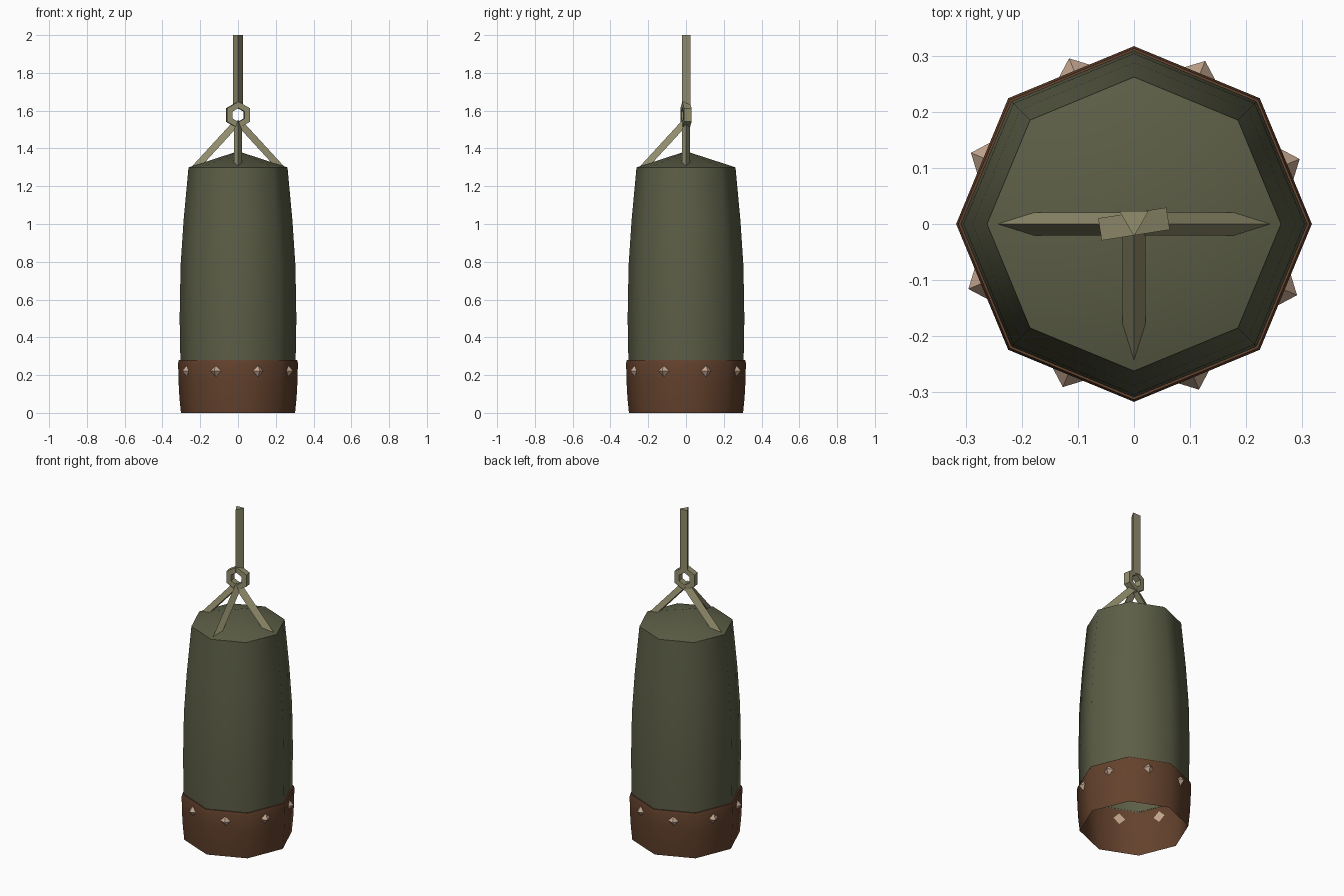
import bpy, bmesh, math
from mathutils import Vector, Matrix

if "Cube" in bpy.data.objects:
    bpy.data.objects.remove(bpy.data.objects["Cube"])


def material(name, rgb):
    m = bpy.data.materials.new(name)
    m.diffuse_color = (*rgb, 1)
    m.use_nodes = True
    m.node_tree.nodes["Principled BSDF"].inputs["Base Color"].default_value = m.diffuse_color
    return m


GREEN = material("olive canvas", (0.107, 0.112, 0.062))
BROWN = material("brown leather", (0.127, 0.054, 0.026))
TAN = material("khaki strap", (0.29, 0.27, 0.155))
STUD = material("pale copper", (0.56, 0.39, 0.28))


def finish(bm, name, mat, smooth=None):
    me = bpy.data.meshes.new(name)
    bm.to_mesh(me)
    bm.free()
    me.materials.append(mat)
    ob = bpy.data.objects.new(name, me)
    bpy.context.collection.objects.link(ob)
    if smooth:
        bpy.ops.object.select_all(action='DESELECT')
        ob.select_set(True)
        bpy.context.view_layer.objects.active = ob
        bpy.ops.object.shade_smooth_by_angle(angle=math.radians(smooth))
    return ob


def lathe(name, profile, mat, smooth):
    """Eight-sided shell from (radius, z) pairs listed bottom to top; radius 0 closes it."""
    bm = bmesh.new()
    rings = []
    for r, z in profile:
        n = 8 if r > 0 else 1
        rings.append([bm.verts.new((r * math.cos(i * math.pi / 4),
                                    r * math.sin(i * math.pi / 4), z)) for i in range(n)])
    for a, b in zip(rings, rings[1:]):
        for i in range(8):
            j = (i + 1) % 8
            bm.faces.new((a[i], a[j], b[0]) if len(b) == 1 else (a[i], a[j], b[j], b[i]))
    return finish(bm, name, mat, smooth)


def strap(name, start, end, ridge, radius):
    """Three-sided bar between two points, with one edge facing the ridge direction."""
    start, end = Vector(start), Vector(end)
    axis = (end - start).normalized()
    up = Vector(ridge)
    up = (up - axis * up.dot(axis)).normalized()
    bm = bmesh.new()
    rings = [[bm.verts.new(p + Matrix.Rotation(i * math.tau / 3, 3, axis) @ up * radius)
              for i in range(3)] for p in (start, end)]
    for i in range(3):
        j = (i + 1) % 3
        bm.faces.new((rings[0][i], rings[0][j], rings[1][j], rings[1][i]))
    bm.faces.new(rings[0][::-1])
    bm.faces.new(rings[1])
    return finish(bm, name, TAN)


# Bag body with a shallow pointed lid
lathe("bag_body", [(0.305, 0.275), (0.309, 0.5), (0.304, 0.78), (0.288, 1.02),
                   (0.262, 1.30), (0, 1.385)], GREEN, 50)

# Leather band around the open bottom
lathe("bottom_band", [(0.302, 0), (0.310, 0.08), (0.315, 0.17), (0.317, 0.265),
                      (0.313, 0.28), (0.304, 0.28)], BROWN, 50)

# One pyramid stud on each band face
for k in range(8):
    a = math.radians(22.5 + 45 * k)
    out, side = Vector((math.cos(a), math.sin(a), 0)), Vector((-math.sin(a), math.cos(a), 0))
    c = out * 0.289 - side * 0.006 + Vector((0, 0, 0.222))
    bm = bmesh.new()
    tip = bm.verts.new(c + out * 0.028)
    base = [bm.verts.new(c + side * 0.034 * math.cos(t * math.pi / 2)
                         + Vector((0, 0, 0.034 * math.sin(t * math.pi / 2)))) for t in range(4)]
    for i in range(4):
        bm.faces.new((base[i], base[(i + 1) % 4], tip))
    bm.faces.new(base[::-1])
    finish(bm, f"stud_{k + 1}", STUD)

# Three straps from the lid up to the ring
for name, dx, dy in (("left_strap", -1, 0), ("right_strap", 1, 0), ("front_strap", 0, -1)):
    strap(name, (0, 0, 1.535), (dx * 0.225, dy * 0.225, 1.29), (dx, dy, 1), 0.024)

# Six-sided ring, slightly turned
bm = bmesh.new()
loops = [[bm.verts.new((r * math.sin(i * math.pi / 3), y, r * math.cos(i * math.pi / 3)))
          for i in range(6)]
         for r, y in ((0.071, -0.02), (0.071, 0.02), (0.037, 0.02), (0.037, -0.02))]
for n in range(4):
    p, q = loops[n], loops[(n + 1) % 4]
    for i in range(6):
        j = (i + 1) % 6
        bm.faces.new((p[i], p[j], q[j], q[i]))
bmesh.ops.recalc_face_normals(bm, faces=bm.faces)
bmesh.ops.transform(bm, verts=bm.verts, matrix=Matrix.Translation((0, 0, 1.577))
                    @ Matrix.Rotation(math.radians(9), 4, 'Z'))
finish(bm, "hanging_ring", TAN)

# Hanging strap above the ring
strap("hanging_strap", (0, 0.008, 1.62), (0, 0.008, 2.0), (0, -1, 0), 0.03)
